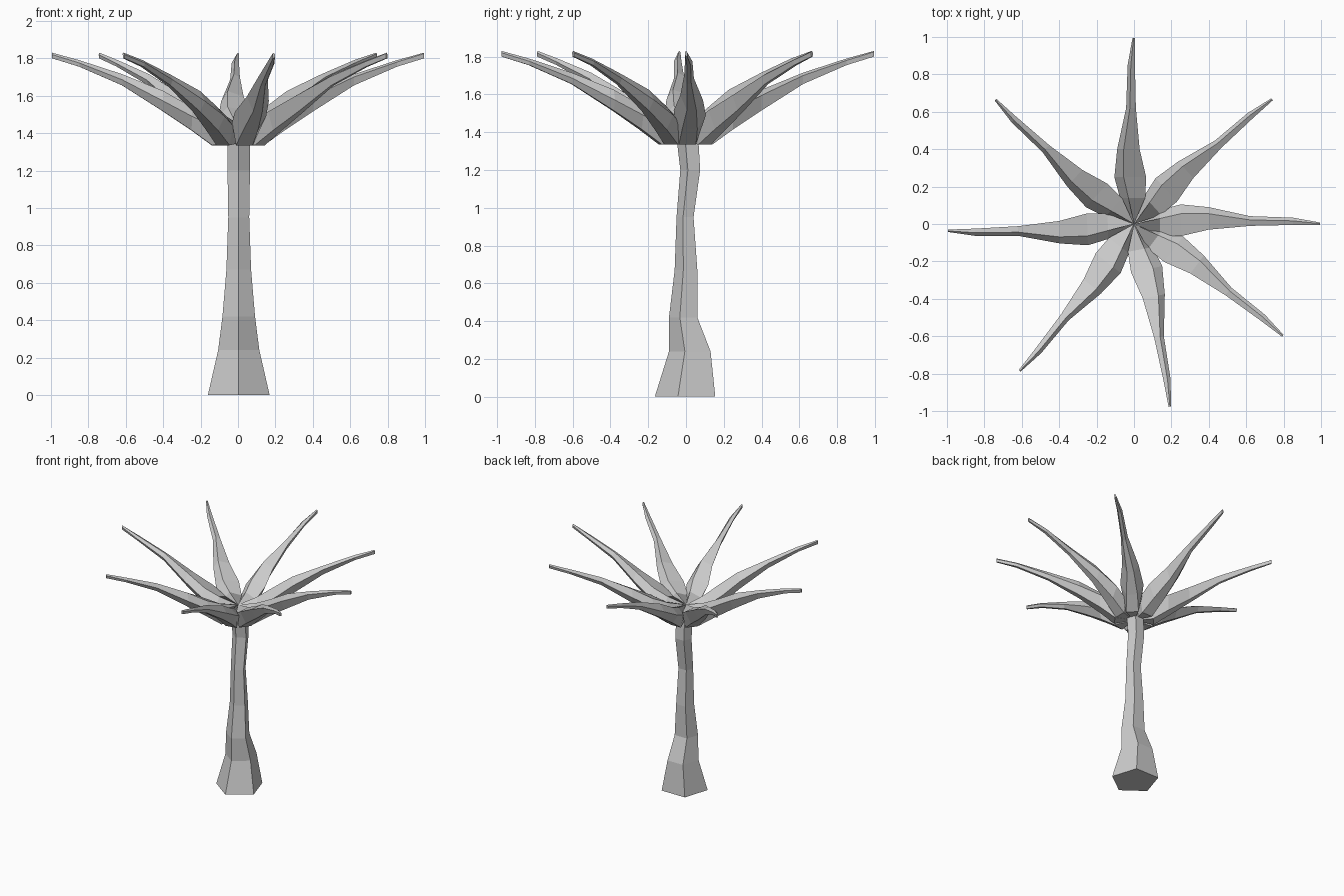
import bpy, bmesh
from math import radians, cos, sin, pi

cube = bpy.data.objects.get("Cube")
if cube:
    bpy.data.objects.remove(cube, do_unlink=True)

grey = bpy.data.materials.new("plain grey")
grey.use_nodes = True
colour = (0.6, 0.6, 0.6, 1)
grey.diffuse_color = colour
grey.node_tree.nodes["Principled BSDF"].inputs["Base Color"].default_value = colour


def loft(name, rings):
    """Skin equal-sized rings of points and cap both ends."""
    bm = bmesh.new()
    loops = [[bm.verts.new(p) for p in ring] for ring in rings]
    n = len(loops[0])
    for a, b in zip(loops, loops[1:]):
        for i in range(n):
            j = (i + 1) % n
            bm.faces.new((a[i], a[j], b[j], b[i]))
    bm.faces.new(loops[0][::-1])
    bm.faces.new(loops[-1])
    bmesh.ops.remove_doubles(bm, verts=bm.verts, dist=0.0005)
    bmesh.ops.recalc_face_normals(bm, faces=bm.faces)
    mesh = bpy.data.meshes.new(name)
    bm.to_mesh(mesh)
    bm.free()
    mesh.materials.append(grey)
    obj = bpy.data.objects.new(name, mesh)
    bpy.context.collection.objects.link(obj)
    return obj


# Crooked five-sided trunk: height, front y, back y, half width
trunk = [(0, -.165, .155, .165), (.24, -.09, .13, .11), (.42, -.09, .06, .087),
         (.67, -.06, .06, .066), (.95, -.05, .04, .056), (1.2, -.03, .075, .06),
         (1.37, -.05, .065, .06)]
rings = []
for z, front, back, half in trunk:
    ring = []
    for i in range(5):
        a = -pi / 2 + i * 2 * pi / 5
        t = (sin(a) + 1) / (1 + sin(radians(54)))
        ring.append((.004 + cos(a) * half / cos(radians(18)),
                     front + t * (back - front), z))
    rings.append(ring)
loft("trunk", rings)

# Frond section: reach, left edge, right edge, ridge offset,
# ridge z, left z, right z, underside z, underside half width
frond = [(0, 0, 0, 0, 1.45, 1.40, 1.40, 1.345, 0),
         (.14, .075, -.06, .03, 1.49, 1.44, 1.455, 1.335, .045),
         (.25, .105, -.065, .055, 1.54, 1.49, 1.515, 1.415, .04),
         (.40, .09, -.03, .055, 1.625, 1.57, 1.595, 1.515, .025),
         (.62, .042, -.01, .022, 1.715, 1.685, 1.70, 1.655, .012),
         (.85, .034, -.005, .017, 1.79, 1.775, 1.78, 1.755, .01),
         (.995, .008, -.005, .002, 1.83, 1.82, 1.825, 1.80, .005)]
sections = []
for r, left, right, ridge, ridge_z, left_z, right_z, under_z, half in frond:
    mid = (left + right) / 2
    sections.append([(r, left, left_z), (r, ridge, ridge_z), (r, right, right_z),
                     (r, mid - half, under_z), (r, mid + half, under_z)])

# Eight fronds turned about the crown
for i, angle in enumerate((0, 42, 90, 138, 182, 232, 281, 323)):
    leaf = loft(f"frond_{i + 1}", sections)
    leaf.rotation_euler.z = radians(angle)
